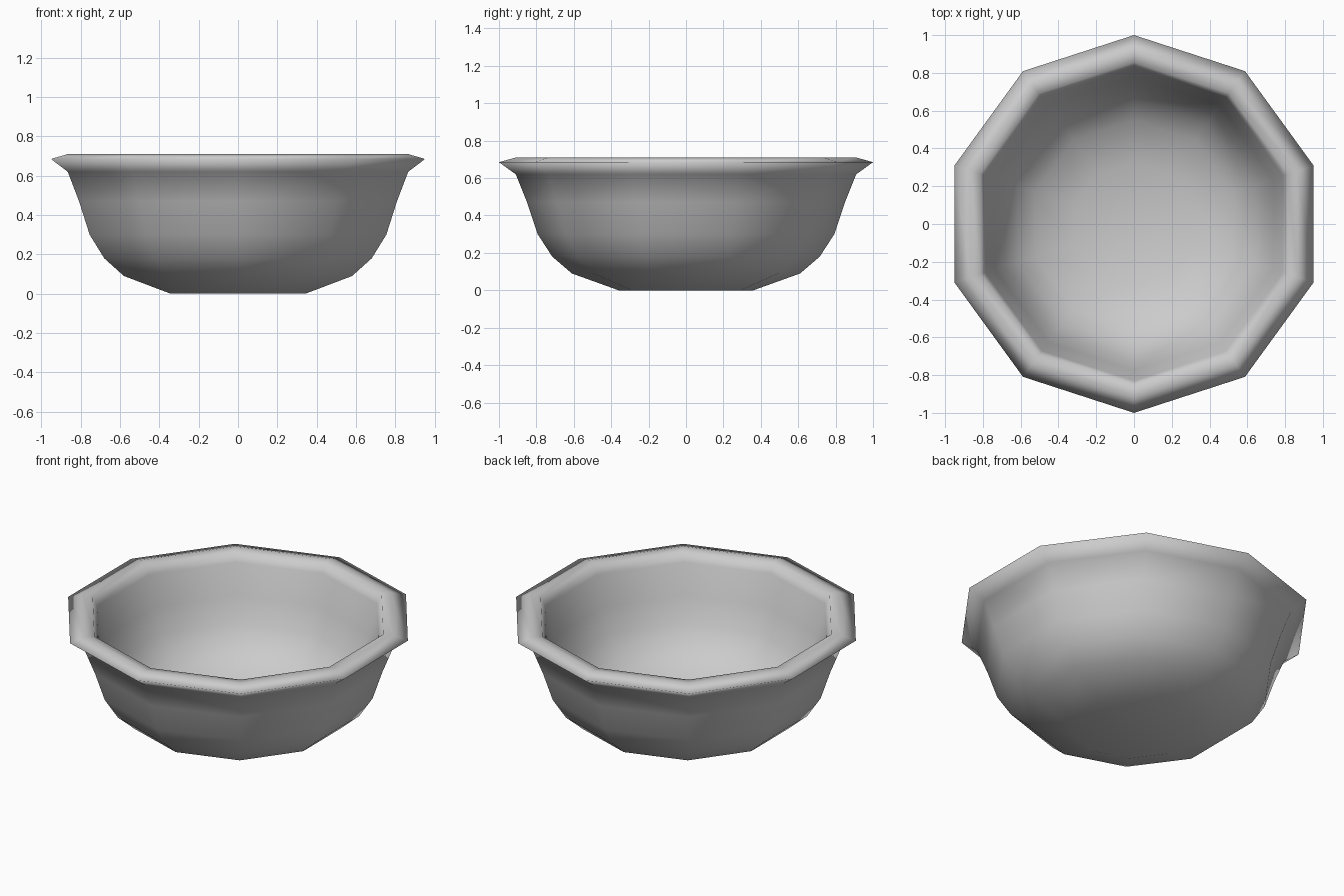
import bpy, bmesh, math

if "Cube" in bpy.data.objects:
    bpy.data.objects.remove(bpy.data.objects["Cube"])

SIDES = 10
# Closed bowl profile (radius, height): outer wall, flared rim, inner wall
PROFILE = [(0.36, 0.0), (0.61, 0.09), (0.715, 0.18), (0.793, 0.30),
           (0.85, 0.47), (0.91, 0.62), (1.0, 0.685), (0.91, 0.71),
           (0.855, 0.705), (0.83, 0.65), (0.775, 0.47), (0.72, 0.32),
           (0.65, 0.22), (0.55, 0.14), (0.33, 0.06)]

bm = bmesh.new()
rings = []
for r, z in PROFILE:
    rings.append([bm.verts.new((r * math.cos(a), r * math.sin(a), z))
                  for a in (math.pi / 2 + i * math.tau / SIDES for i in range(SIDES))])

# Walls between neighbouring rings
for lo, hi in zip(rings, rings[1:]):
    for i in range(SIDES):
        j = (i + 1) % SIDES
        bm.faces.new((lo[i], lo[j], hi[j], hi[i]))

# Foot and inner floor
bm.faces.new(rings[0][::-1])
bm.faces.new(rings[-1])
bmesh.ops.recalc_face_normals(bm, faces=bm.faces)
for f in bm.faces:
    f.smooth = True

mesh = bpy.data.meshes.new("bowl")
bm.to_mesh(mesh)
bm.free()
bowl = bpy.data.objects.new("bowl", mesh)
bpy.context.collection.objects.link(bowl)
